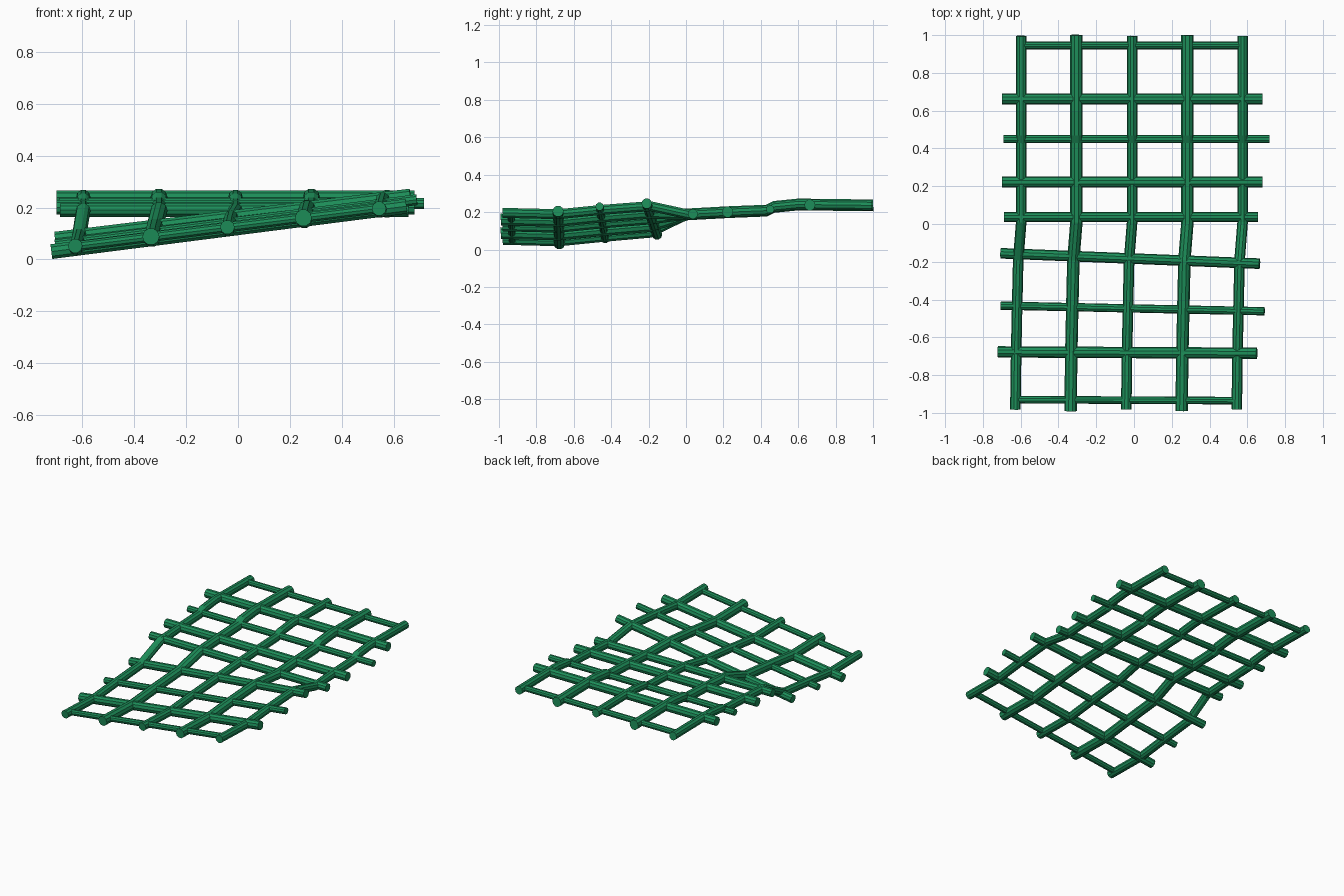
import bpy, bmesh, math
from mathutils import Vector

green = bpy.data.materials.new("green")
green.diffuse_color = (0.012, 0.27, 0.10, 1)
SIDES = 10


def bar(name, path, radius):
    """Capped faceted tube swept along a list of points."""
    pts = [Vector(p) for p in path]
    axis = (pts[-1] - pts[0]).normalized()
    side = axis.cross(Vector((0, 0, 1))).normalized()
    up = side.cross(axis)
    bm = bmesh.new()
    rings = []
    for p in pts:
        ring = []
        for i in range(SIDES):
            a = 2 * math.pi * i / SIDES
            ring.append(bm.verts.new(p + (side * math.cos(a) + up * math.sin(a)) * radius))
        rings.append(ring)
    for r0, r1 in zip(rings, rings[1:]):
        for i in range(SIDES):
            j = (i + 1) % SIDES
            bm.faces.new((r0[i], r0[j], r1[j], r1[i]))
    bm.faces.new(rings[0])
    bm.faces.new(rings[-1])
    bmesh.ops.recalc_face_normals(bm, faces=bm.faces)
    mesh = bpy.data.meshes.new(name)
    bm.to_mesh(mesh)
    bm.free()
    mesh.materials.append(green)
    ob = bpy.data.objects.new(name, mesh)
    bpy.context.collection.objects.link(ob)


# Bent lengthwise bars: y, x shift, z at left edge, z at right edge
profile = [(-0.985, -0.031, 0.052, 0.196), (-0.68, -0.027, 0.044, 0.189),
           (-0.45, -0.022, 0.067, 0.212), (-0.19, -0.016, 0.090, 0.232),
           (0.01, 0, 0.188, 0.188), (0.23, 0, 0.200, 0.200),
           (0.43, 0, 0.208, 0.208), (0.47, 0, 0.228, 0.228),
           (0.60, 0, 0.241, 0.241), (0.995, 0, 0.236, 0.236)]
for n, (x, r) in enumerate([(-0.597, 0.028), (-0.305, 0.033), (-0.010, 0.028),
                            (0.283, 0.033), (0.575, 0.028)]):
    t = (x + 0.597) / 1.172
    bar(f"long_bar_{n + 1}",
        [(x + dx, y + (0.004 if r < 0.03 and y < -0.9 else -0.005 if y < -0.9 else 0.005 if y > 0.9 and r > 0.03 else 0),
          zl + (zr - zl) * t) for y, dx, zl, zr in profile], r)

# Straight cross bars: left end, right end, radius
cross = [((-0.59, 0.945, 0.237), (0.57, 0.945, 0.237), 0.020),
         ((-0.70, 0.662, 0.238), (0.68, 0.662, 0.238), 0.030),
         ((-0.69, 0.450, 0.215), (0.718, 0.450, 0.215), 0.022),
         ((-0.70, 0.222, 0.201), (0.68, 0.222, 0.201), 0.030),
         ((-0.687, 0.037, 0.190), (0.657, 0.037, 0.190), 0.027),
         ((-0.705, -0.155, 0.080), (0.665, -0.210, 0.246), 0.028),
         ((-0.705, -0.432, 0.055), (0.690, -0.462, 0.230), 0.022),
         ((-0.72, -0.677, 0.030), (0.650, -0.684, 0.205), 0.030),
         ((-0.61, -0.930, 0.052), (0.530, -0.935, 0.195), 0.020)]
for n, (a, b, r) in enumerate(cross):
    bar(f"cross_bar_{n + 1}", [a, b], r)
